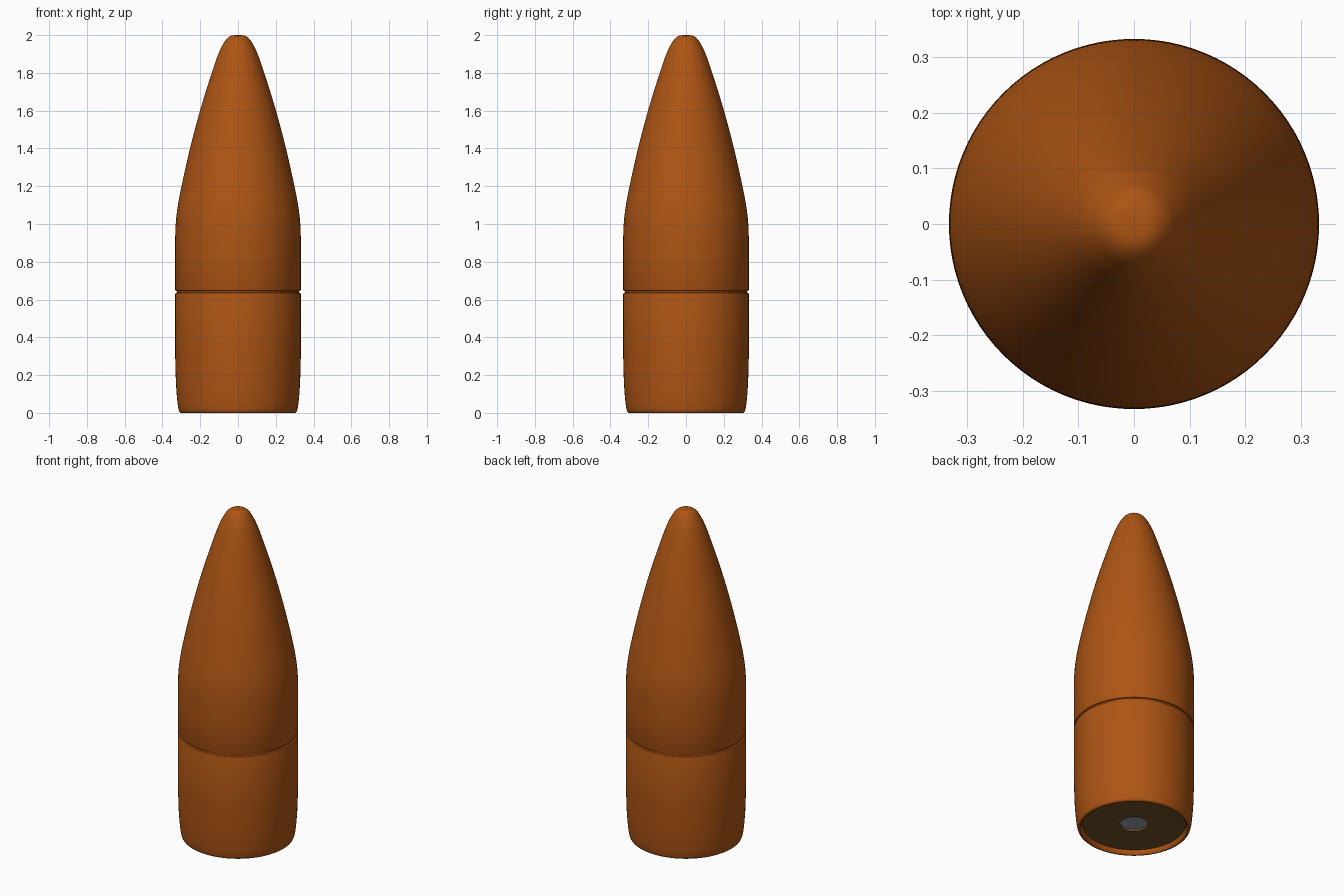
import bpy, bmesh, math

if "Cube" in bpy.data.objects:
    bpy.data.objects.remove(bpy.data.objects["Cube"])

SEGMENTS = 96


def material(name, rgb):
    m = bpy.data.materials.new(name)
    m.diffuse_color = (*rgb, 1)
    m.use_nodes = True
    m.node_tree.nodes["Principled BSDF"].inputs["Base Color"].default_value = m.diffuse_color
    return m


def smooth_curve(pts, steps=6):
    """Catmull-Rom interpolation through (radius, z) points."""
    p = [pts[0]] + pts + [pts[-1]]
    out = []
    for i in range(1, len(p) - 2):
        a, b, c, d = p[i - 1:i + 3]
        for s in range(steps):
            t = s / steps
            out.append(tuple(
                0.5 * (2 * b[k] + (c[k] - a[k]) * t
                       + (2 * a[k] - 5 * b[k] + 4 * c[k] - d[k]) * t ** 2
                       + (3 * b[k] - a[k] - 3 * c[k] + d[k]) * t ** 3)
                for k in (0, 1)))
    return out + [pts[-1]]


def lathe(name, profile, mat, closed=False):
    """Spin a (radius, z) profile around the z axis."""
    bm = bmesh.new()
    verts = [bm.verts.new((r, 0, z)) for r, z in profile]
    ends = verts[1:] + verts[:1] if closed else verts[1:]
    edges = [bm.edges.new(pair) for pair in zip(verts, ends)]
    bmesh.ops.spin(bm, geom=verts + edges, cent=(0, 0, 0), axis=(0, 0, 1),
                   angle=math.tau, steps=SEGMENTS, use_duplicate=False)
    bmesh.ops.remove_doubles(bm, verts=bm.verts, dist=1e-5)
    bmesh.ops.recalc_face_normals(bm, faces=bm.faces)
    mesh = bpy.data.meshes.new(name)
    bm.to_mesh(mesh)
    bm.free()
    mesh.materials.append(mat)
    ob = bpy.data.objects.new(name, mesh)
    bpy.context.collection.objects.link(ob)
    bpy.ops.object.select_all(action='DESELECT')
    bpy.context.view_layer.objects.active = ob
    ob.select_set(True)
    bpy.ops.object.shade_smooth_by_angle(angle=math.radians(35))
    return ob


copper = material("copper", (0.42, 0.09, 0.007))
brass = material("brass", (0.16, 0.085, 0.018))
lead = material("lead", (0.30, 0.34, 0.40))

# Jacket: recessed base, rolled lip, tapered heel, groove and pointed nose
base = [(0, 0.06), (0.286, 0.06), (0.286, 0.02), (0.290, 0.007), (0.298, 0.0)]
heel = smooth_curve([(0.298, 0.0), (0.308, 0.003), (0.315, 0.02), (0.322, 0.07),
                     (0.329, 0.17), (0.333, 0.32)], 4)
groove = [(0.333, 0.628), (0.331, 0.634), (0.324, 0.638),
          (0.324, 0.645), (0.331, 0.648), (0.333, 0.653)]
ogive = smooth_curve([(0.333, 0.85), (0.331, 0.98), (0.321, 1.08), (0.299, 1.2),
                      (0.254, 1.4), (0.201, 1.6), (0.139, 1.8), (0.104, 1.9),
                      (0.080, 1.95), (0.060, 1.98), (0.035, 1.997), (0, 2.0)])
lathe("jacket", base + heel[1:] + groove + ogive, copper)

# Base disc with a central hole
lathe("base_disc", [(0.078, 0.027), (0.286, 0.027), (0.286, 0.055), (0.078, 0.055)],
      brass, closed=True)

# Core seen through the hole
lathe("core", [(0, 0.04), (0.078, 0.04), (0.078, 0.055), (0, 0.055)], lead)
